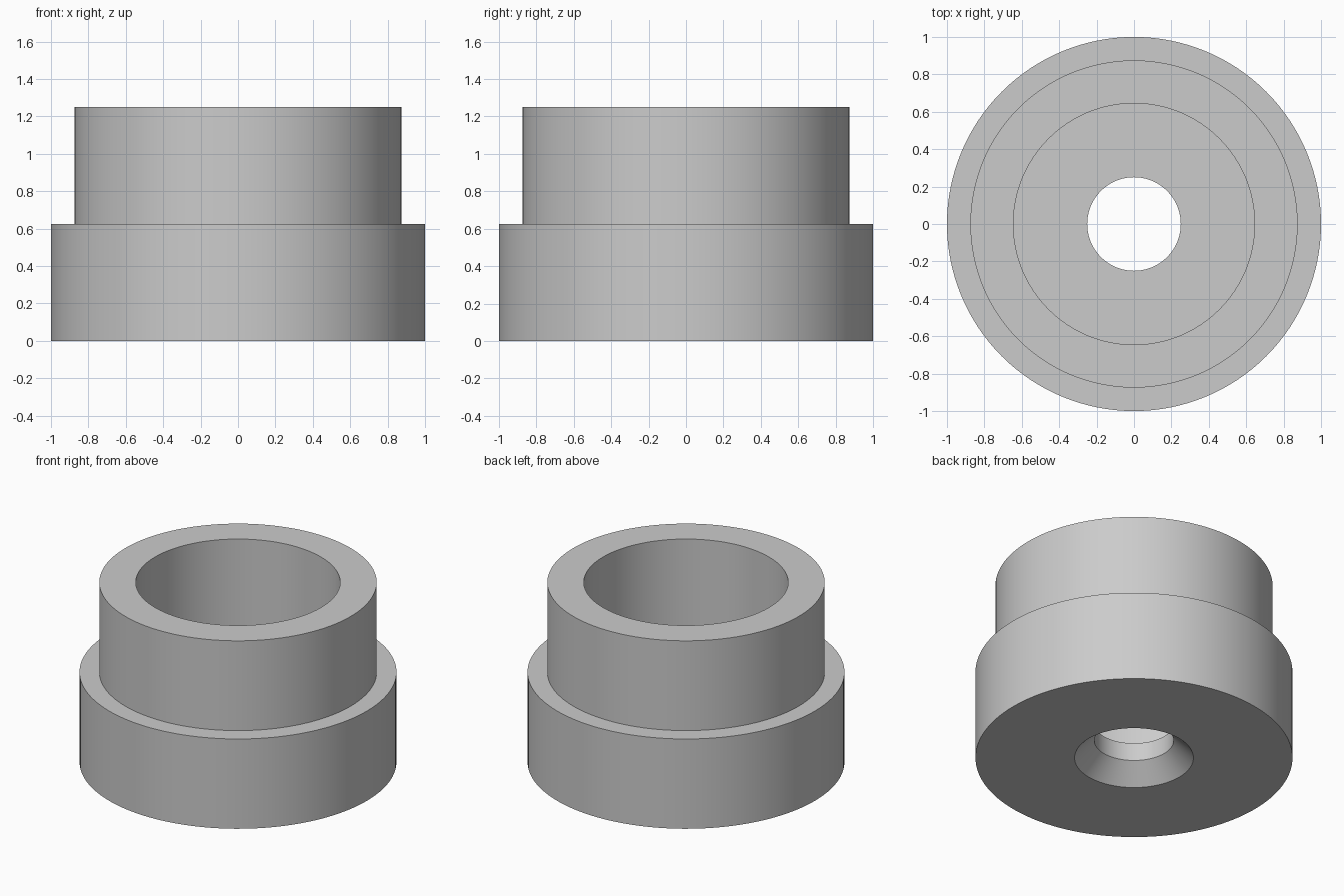
import bpy
import bmesh
import math

SEGMENTS = 128

cube = bpy.data.objects.get("Cube")
if cube:
    bpy.data.objects.remove(cube, do_unlink=True)

# Single plain grey
grey = bpy.data.materials.new("plain_grey")
grey.use_nodes = True
colour = (0.6, 0.6, 0.6, 1)
grey.diffuse_color = colour
grey.node_tree.nodes["Principled BSDF"].inputs["Base Color"].default_value = colour


def lathe(name, profile, material):
    """Spin a closed (radius, height) profile around the z axis."""
    bm = bmesh.new()
    verts = [bm.verts.new((r, 0, z)) for r, z in profile]
    edges = [bm.edges.new((v, verts[(i + 1) % len(verts)])) for i, v in enumerate(verts)]
    bmesh.ops.spin(bm, geom=verts + edges, cent=(0, 0, 0), axis=(0, 0, 1),
                   angle=2 * math.pi, steps=SEGMENTS, use_merge=True)
    bmesh.ops.remove_doubles(bm, verts=bm.verts, dist=0.0001)
    bmesh.ops.recalc_face_normals(bm, faces=bm.faces)
    mesh = bpy.data.meshes.new(name)
    bm.to_mesh(mesh)
    bm.free()
    mesh.materials.append(material)
    obj = bpy.data.objects.new(name, mesh)
    bpy.context.collection.objects.link(obj)
    return obj


# Stepped cup with a deep bore, a through hole and a countersink underneath
bushing = lathe("stepped_bushing", [
    (0.375, 0), (1, 0), (1, 0.625),             # base flange
    (0.875, 0.625), (0.875, 1.25),              # upper collar
    (0.645, 1.25), (0.645, 0.25),               # bore
    (0.25, 0.25), (0.25, 0.125),                # floor and through hole
], grey)

bpy.ops.object.select_all(action="DESELECT")
bushing.select_set(True)
bpy.context.view_layer.objects.active = bushing
bpy.ops.object.shade_smooth_by_angle(angle=math.radians(30))
